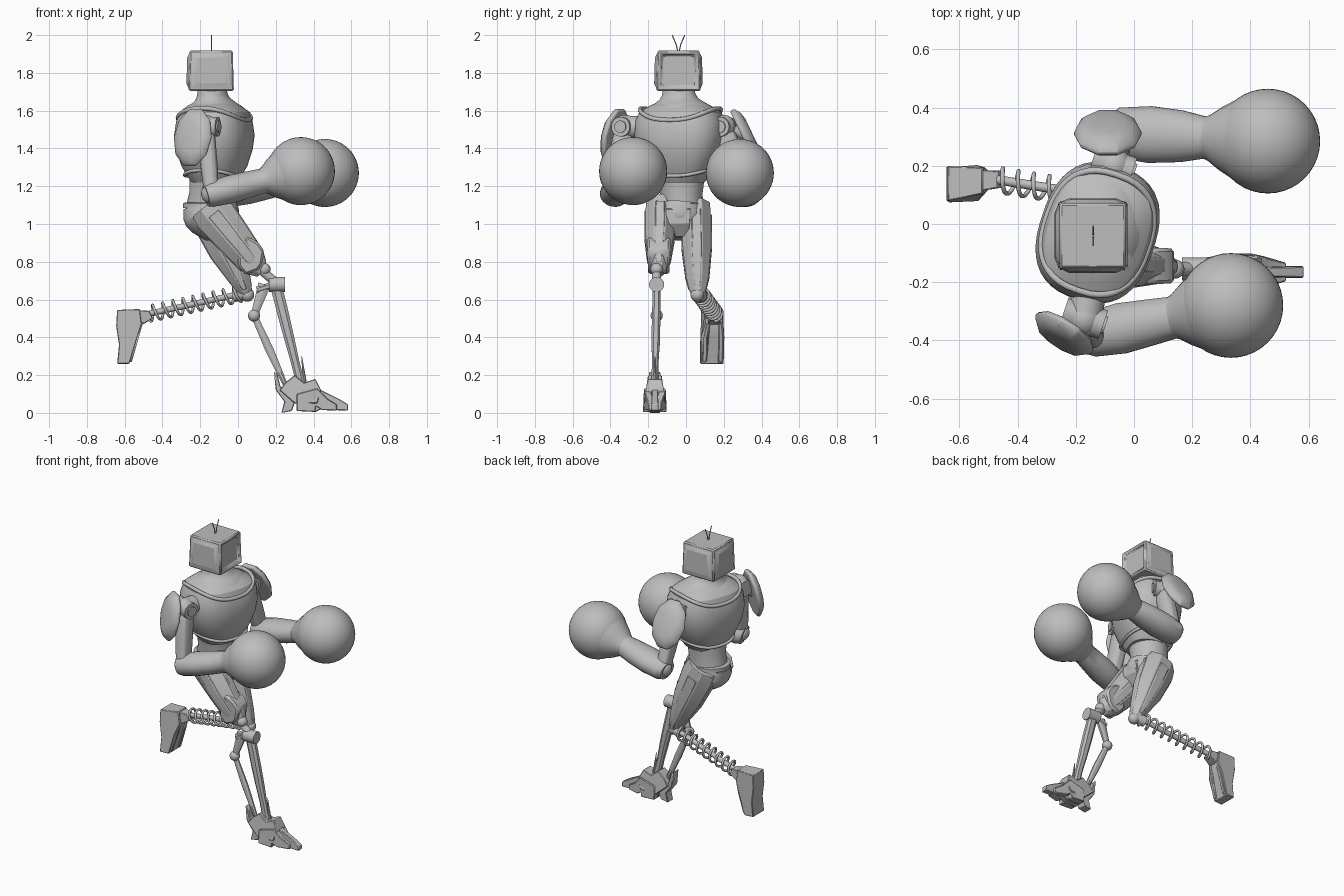
import bpy, bmesh, math
from mathutils import Vector as V

cube = bpy.data.objects.get("Cube")
if cube:
    bpy.data.objects.remove(cube, do_unlink=True)

grey = bpy.data.materials.new("plain_grey")
grey.use_nodes = True
grey.diffuse_color = (0.51, 0.51, 0.51, 1)
grey.node_tree.nodes["Principled BSDF"].inputs["Base Color"].default_value = (0.51, 0.51, 0.51, 1)
parts = []


def add(name, bm, bevel=0):
    bmesh.ops.recalc_face_normals(bm, faces=bm.faces)
    mesh = bpy.data.meshes.new(name)
    bm.to_mesh(mesh)
    bm.free()
    mesh.materials.append(grey)
    ob = bpy.data.objects.new(name, mesh)
    bpy.context.collection.objects.link(ob)
    if bevel:
        mod = ob.modifiers.new("Bevel", "BEVEL")
        mod.width = bevel
        mod.limit_method = "ANGLE"
    parts.append(ob)
    return ob


def limb(name, a, b, profile, n=8, hint=(0, 1, 0), power=1, bevel=0):
    """Loft rings (t, side radius, other radius) from a to b."""
    a, b, hint = V(a), V(b), V(hint)
    d = (b - a).normalized()
    side = (hint - d * hint.dot(d)).normalized()
    other = d.cross(side)
    bm = bmesh.new()
    rings = []
    for t, rs, ro in profile:
        ring = []
        for i in range(n):
            ang = math.tau * (i + 0.5) / n
            c, s = math.cos(ang), math.sin(ang)
            c = math.copysign(abs(c) ** power, c)
            s = math.copysign(abs(s) ** power, s)
            ring.append(bm.verts.new(a.lerp(b, t) + side * rs * c + other * ro * s))
        rings.append(ring)
    for lo, hi in zip(rings, rings[1:]):
        for i in range(n):
            j = (i + 1) % n
            bm.faces.new((lo[i], lo[j], hi[j], hi[i]))
    bm.faces.new(rings[0])
    bm.faces.new(rings[-1])
    return add(name, bm, bevel)


def rod(name, a, b, r, r2=None, n=20):
    return limb(name, a, b, [(0, r, r), (1, r2 or r, r2 or r)], n)


def ball(name, c, r):
    bm = bmesh.new()
    bmesh.ops.create_uvsphere(bm, u_segments=40, v_segments=24, radius=r)
    bmesh.ops.translate(bm, verts=bm.verts, vec=V(c))
    return add(name, bm)


def prism(name, outline, y0, y1, taper=1, bevel=0.004):
    """Extrude an x-z outline across y, scaling the width by taper at the top."""
    bm = bmesh.new()
    front = [bm.verts.new((x, y0, z)) for x, z in outline]
    back = [bm.verts.new((x, y1, z)) for x, z in outline]
    n = len(outline)
    bm.faces.new(front)
    bm.faces.new(back)
    for i in range(n):
        j = (i + 1) % n
        bm.faces.new((front[i], front[j], back[j], back[i]))
    top, low = max(p[1] for p in outline), min(p[1] for p in outline)
    mid = (y0 + y1) / 2
    for v in bm.verts:
        k = 1 + (taper - 1) * (v.co.z - low) / (top - low)
        v.co.y = mid + (v.co.y - mid) * k
    return add(name, bm, bevel)


def tube(name, points, r, closed=False):
    cu = bpy.data.curves.new(name, "CURVE")
    cu.dimensions = "3D"
    cu.bevel_depth = r
    cu.bevel_resolution = 2
    cu.use_fill_caps = True
    sp = cu.splines.new("POLY")
    sp.points.add(len(points) - 1)
    for p, co in zip(sp.points, points):
        p.co = (*co, 1)
    sp.use_cyclic_u = closed
    cu.materials.append(grey)
    ob = bpy.data.objects.new(name, cu)
    bpy.context.collection.objects.link(ob)


# Head: box with a recessed screen and raised side panels
bm = bmesh.new()
bmesh.ops.create_cube(bm, size=1)
for v in bm.verts:
    k = 0.95 if v.co.z > 0 else 1
    v.co = V((v.co.x * 0.24 * k - 0.142, v.co.y * 0.235 * k - 0.04, v.co.z * 0.215 + 1.812))
bm.normal_update()
sides = [f for f in bm.faces if abs(f.normal.z) < 0.5]
screen = [f for f in sides if f.normal.x > 0.5]
bmesh.ops.inset_individual(bm, faces=sides, thickness=0.03)
bmesh.ops.inset_individual(bm, faces=[f for f in sides if f not in screen], thickness=0.014, depth=0.012)
bmesh.ops.inset_individual(bm, faces=screen, thickness=0.005, depth=-0.016)
add("head", bm, 0.008)
for s in (-1, 1):
    tube("antenna", [(-0.14, -0.04 + s * y, z) for y, z in ((0.003, 1.91), (0.012, 1.95), (0.033, 2.0))], 0.003)

# Torso, turned slightly about the vertical
turn = V((0.32, 0.947, 0))
ahead = V((0.947, -0.32, 0))
limb("neck", (-0.13, -0.035, 1.59), (-0.138, -0.04, 1.72),
     [(0, 0.2, 0.16), (0.2, 0.175, 0.145), (0.38, 0.135, 0.115), (0.55, 0.104, 0.09),
      (0.72, 0.09, 0.08), (1, 0.083, 0.074)], 40, turn)
limb("chest", (-0.125, -0.03, 1.22), (-0.125, -0.03, 1.65),
     [(0, 0.125, 0.115), (0.05, 0.14, 0.13), (0.2, 0.185, 0.165), (0.4, 0.225, 0.19), (0.58, 0.24, 0.2),
      (0.75, 0.238, 0.188), (0.87, 0.215, 0.17), (0.95, 0.155, 0.13), (1, 0.09, 0.09)], 40, turn, 0.8)
for name, z, drop, ry, rx, r in (("collar_rim", 1.612, 0.062, 0.21, 0.182, 0.012),
                                 ("rib_rim", 1.285, 0.03, 0.17, 0.148, 0.01)):
    loop = []
    for i in range(40):
        c, s = math.cos(i * math.tau / 40), math.sin(i * math.tau / 40)
        c2, s2 = math.copysign(abs(c) ** 0.8, c), math.copysign(abs(s) ** 0.8, s)
        loop.append(V((-0.125, -0.03, z - drop * c * c)) + ahead * rx * c2 + turn * ry * s2)
    tube(name, loop, r, True)
limb("abdomen", (-0.15, -0.02, 1.07), (-0.135, -0.03, 1.28),
     [(0, 0.115, 0.13), (0.4, 0.112, 0.115), (1, 0.135, 0.12)], 32)
limb("belt", (-0.15, -0.025, 1.085), (-0.15, -0.025, 1.115),
     [(0, 0.122, 0.142), (0.8, 0.122, 0.142), (1, 0.112, 0.13)], 32)
limb("pelvis", (-0.15, -0.03, 1.1), (-0.12, -0.04, 0.92),
     [(0, 0.12, 0.142), (0.3, 0.148, 0.15), (0.5, 0.135, 0.142), (0.7, 0.11, 0.115), (1, 0.04, 0.05)], 24)
prism("hip_guard", [(-0.03, 1.085), (0, 1.08), (0.005, 1.0), (-0.04, 0.93), (-0.08, 0.95)], -0.1, 0.015, 1.2)

# Arms with shoulder pads and round gloves
arms = (("right", (-0.17, -0.325, 1.515), (-0.14, -0.385, 1.16), (0.333, -0.28, 1.28),
         (-0.243, -0.38, 1.46), (-0.55, -0.83, 0.2), 1),
        ("left", (-0.07, 0.2, 1.515), (-0.05, 0.315, 1.16), (0.46, 0.285, 1.27),
         (-0.09, 0.318, 1.47), (0, 0.9, 0.43), 1.12))
for tag, sh, el, hand, pad, nor, k in arms:
    sh, el, pad, nor = V(sh), V(el), V(pad), V(nor).normalized()
    ball(tag + "_shoulder_ball", sh, 0.062)
    rod(tag + "_shoulder_joint", sh - ahead * 0.075, sh + ahead * 0.068, 0.052, n=24)
    rod(tag + "_shoulder_cap", sh, sh + ahead * 0.076, 0.032, n=24)
    rod(tag + "_shoulder_axle", sh, (-0.12, -0.03, 1.5), 0.06)
    rod(tag + "_pad_mount", sh, pad, 0.03)
    limb(tag + "_upper_arm", sh - V((0, 0, 0.02)), el,
         [(0, 0.05, 0.045), (0.15, 0.058, 0.048), (0.6, 0.055, 0.046), (0.85, 0.05, 0.042), (1, 0.045, 0.04)],
         12, power=0.75, bevel=0.004)
    ball(tag + "_elbow", el, 0.055)
    limb(tag + "_forearm", el - V((0.03, 0, 0.01)), hand,
         [(0, 0.065, 0.058), (0.05, 0.078 * k, 0.068), (0.25, 0.088 * k, 0.075), (0.45, 0.08 * k, 0.071),
          (0.6, 0.073, 0.067), (0.63, 0.08, 0.076), (0.7, 0.108, 0.106), (0.8, 0.14, 0.14)], 24)
    ball(tag + "_glove", hand, 0.18)
    limb(tag + "_shoulder_pad", pad - nor * 0.022, pad + nor * 0.034,
         [(0, 0.155, 0.11), (0.25, 0.163, 0.118), (0.5, 0.155, 0.112), (0.85, 0.125, 0.09), (1, 0.085, 0.055)],
         10, (0, 0, 1), bevel=0.004)

# Thighs: faceted shells with raised panels
thighs = (("right", V((-0.165, -0.135, 1.1)), V((0.125, -0.145, 0.74)), 0.085),
          ("left", V((-0.165, 0.052, 1.1)), V((0.05, 0.062, 0.62)), 0.062))
for tag, a, b, end in thighs:
    shape = [(0, 0.08, 0.105), (0.13, 0.084, 0.117), (0.5, 0.08, 0.1), (0.8, 0.064, end),
             (0.93, 0.048, end * 0.7), (1, 0.03, 0.032)]
    limb(tag + "_thigh", a, b, shape, 8, bevel=0.003)
    limb(tag + "_thigh_front_panel", a, b, [(t, s * 0.55, o * 1.03) for t, s, o in shape[1:5]], 8, power=0.7, bevel=0.003)
    limb(tag + "_thigh_side_panel", a, b, [(t, s * 1.05, o * 0.5) for t, s, o in shape[1:5]], 8, power=0.7, bevel=0.003)
prism("right_knee_guard", [(0, 0.92), (0.06, 0.93), (0.11, 0.9), (0.14, 0.855), (0.127, 0.785), (0.106, 0.755),
                           (0.04, 0.73), (0, 0.78)], -0.2, -0.088, 1.12, 0.012)

# Right lower leg: knee linkage, shin, rear strut
y = -0.155
ball("right_knee_ball", (0.14, y, 0.76), 0.033)
rod("knee_link", (0.13, y, 0.75), (0.2, y, 0.69), 0.024)
rod("knee_barrel", (0.165, y, 0.68), (0.25, y, 0.68), 0.04, n=24)
rod("knee_pin", (0.2, y - 0.045, 0.685), (0.2, y + 0.045, 0.685), 0.022)
rod("knee_bracket", (0.21, y, 0.685), (0.1, y, 0.65), 0.02, n=8)
limb("shin", (0.205, y, 0.66), (0.335, -0.165, 0.14),
     [(0, 0.022, 0.033), (0.3, 0.024, 0.032), (0.55, 0.024, 0.028), (0.75, 0.018, 0.024), (1, 0.022, 0.025)], 8, power=0.8)
limb("upper_strut", (0.14, y, 0.68), (0.085, y, 0.515), [(0, 0.018, 0.036), (0.6, 0.016, 0.026), (1, 0.015, 0.02)], 8)
ball("strut_joint", (0.085, y, 0.515), 0.032)
limb("lower_strut", (0.085, y, 0.515), (0.25, -0.165, 0.15), [(0, 0.012, 0.018), (0.5, 0.015, 0.024), (1, 0.012, 0.014)], 8)
rod("ankle_spike", (0.355, -0.165, 0.15), (0.337, -0.165, 0.3), 0.012, 0.002, 8)

# Right foot: ankle block, heel spur and toes closing to a point
y = -0.165
prism("ankle_block", [(0.22, 0.12), (0.25, 0.16), (0.3, 0.2), (0.35, 0.16), (0.41, 0.18), (0.44, 0.12),
                      (0.42, 0.05), (0.3, 0.05)], y - 0.058, y + 0.058, 0.62)
prism("heel_spur", [(0.19, 0.22), (0.21, 0.2), (0.225, 0.14), (0.26, 0.12), (0.3, 0.05), (0.285, 0.01),
                    (0.23, 0), (0.245, 0.06), (0.2, 0.12)], y - 0.03, y + 0.03)
for s in (-1, 0, 1):
    reach = 0.583 - 0.06 * abs(s)
    toe = prism("toe", [(0.31, 0.1), (0.42, 0.13), (reach - 0.05, 0.075), (reach, 0.045), (reach, 0.012),
                        (reach - 0.08, 0.015), (reach - 0.11, 0.035), (0.41, 0.005), (0.31, 0.01)],
                y + s * 0.042 - 0.021, y + s * 0.042 + 0.021, 0.75)
    for v in toe.data.vertices:
        v.co.y -= s * max(0, v.co.x - 0.42) * 0.3

# Left lower leg: knee joint, coil spring and rod
ball("left_knee_ball", (0.05, 0.06, 0.625), 0.036)
rod("left_knee_pin", (0.045, 0.01, 0.635), (0.045, 0.11, 0.635), 0.026)
rod("spring_collar", (0.05, 0.06, 0.635), (-0.02, 0.08, 0.62), 0.034)
a, b = V((0.01, 0.075, 0.63)), V((-0.47, 0.152, 0.525))
d = (b - a).normalized()
u = d.cross(V((0, 1, 0))).normalized()
w = d.cross(u)
turns, steps = 9, 18
coil = []
for i in range(turns * steps + 1):
    ang = math.tau * i / steps
    coil.append(a.lerp(b, i / (turns * steps)) + (u * math.cos(ang) + w * math.sin(ang)) * 0.042)
tube("coil_spring", coil, 0.0075)
rod("spring_rod", a, b, 0.016)

# Left foot, trailing behind, narrowing towards the ankle
foot = [prism("left_ankle", [(-0.54, 0.545), (-0.47, 0.54), (-0.45, 0.5), (-0.5, 0.47), (-0.54, 0.465)], 0.095, 0.185),
        prism("left_boot", [(-0.64, 0.545), (-0.52, 0.55), (-0.51, 0.47), (-0.535, 0.4), (-0.575, 0.26),
                            (-0.64, 0.26), (-0.63, 0.36), (-0.645, 0.46)], 0.08, 0.2)]
for s in (-1, 1):
    foot.append(prism("boot_rail", [(-0.53, 0.47), (-0.502, 0.48), (-0.525, 0.4), (-0.562, 0.27), (-0.59, 0.27)],
                      0.14 + s * 0.042 - 0.012, 0.14 + s * 0.042 + 0.012))
for ob in foot:
    for v in ob.data.vertices:
        shrink = 1 - 2.2 * max(0, v.co.x + 0.63)
        if v.co.z > 0.45:
            v.co.y = 0.145 + (v.co.y - 0.14) * max(shrink, 0.65)
        v.co.y += 0.08 * (v.co.x + 0.57)

# Smooth round parts, keep hard edges
for ob in bpy.context.selected_objects:
    ob.select_set(False)
for ob in parts:
    ob.select_set(True)
bpy.context.view_layer.objects.active = parts[0]
bpy.ops.object.shade_smooth_by_angle(angle=math.radians(30))
